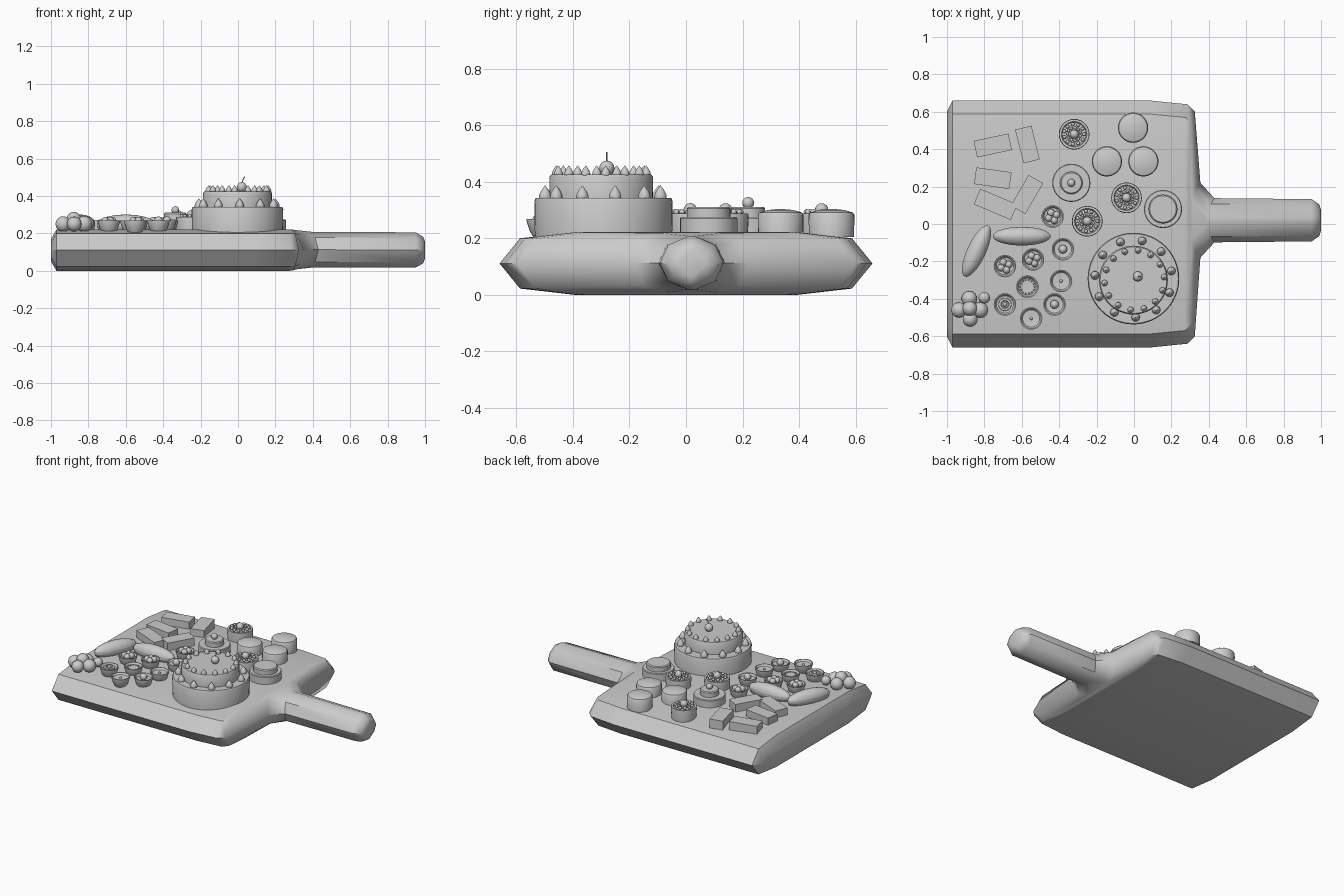
import bpy, bmesh
from math import sin, cos, pi, radians
from mathutils import Matrix

if "Cube" in bpy.data.objects:
    bpy.data.objects.remove(bpy.data.objects["Cube"])

Z = 0.205  # base height of the food, slightly sunk into the board


def finish(name, bm, angle=35):
    bmesh.ops.remove_doubles(bm, verts=bm.verts, dist=1e-5)
    bmesh.ops.recalc_face_normals(bm, faces=bm.faces)
    me = bpy.data.meshes.new(name)
    bm.to_mesh(me)
    bm.free()
    me.shade_smooth()
    me.set_sharp_from_angle(angle=radians(angle))
    ob = bpy.data.objects.new(name, me)
    bpy.context.collection.objects.link(ob)
    return ob


def loft(bm, rings):
    rows = [[bm.verts.new(p) for p in r] for r in rings]
    n = len(rows[0])
    for a, b in zip(rows, rows[1:]):
        for i in range(n):
            j = (i + 1) % n
            bm.faces.new((a[i], a[j], b[j], b[i]))
    bm.faces.new(rows[0])
    bm.faces.new(rows[-1])


def lathe(name, profile, x, y, z=Z, n=28):
    bm = bmesh.new()
    loft(bm, [[(x + r * cos(2 * pi * i / n), y + r * sin(2 * pi * i / n), z + h)
               for i in range(n)] for r, h in profile])
    return finish(name, bm)


def balls(name, spots):
    bm = bmesh.new()
    for x, y, z, r in spots:
        bmesh.ops.create_uvsphere(bm, u_segments=14, v_segments=8, radius=r,
                                  matrix=Matrix.Translation((x, y, z)))
    return finish(name, bm, 60)


def around(x, y, z, rad, r, n, start=0.0):
    return [(x + rad * cos(start + 2 * pi * i / n), y + rad * sin(start + 2 * pi * i / n), z, r)
            for i in range(n)]


# Board with handle: sections along x
def section(xm, xt, cy, hy, z0, z1, f1, d, f2):
    zm = (z0 + z1) / 2
    top = [(xm, 1, zm), (xt + (xm - xt) * .4, f1, z1 - d), (xt, f2, z1),
           (xt, -f2, z1), (xt + (xm - xt) * .4, -f1, z1 - d), (xm, -1, zm)]
    low = [(x, f, z0 + z1 - z) for x, f, z in reversed(top[1:-1])]
    return [(x, cy + f * hy, z) for x, f, z in top + low]


BODY, GRIP = (.89, .022, .6), (.74, .03, .12)
bm = bmesh.new()
loft(bm, [section(-1, -1, 0, .6, .05, .17, *BODY),
          section(-.97, -.97, 0, .66, 0, .222, *BODY),
          section(.09, .09, 0, .66, 0, .222, *BODY),
          section(.285, .27, 0, .64, 0, .222, *BODY),
          section(.325, .295, 0, .6, .002, .22, *BODY),
          section(.355, .31, .02, .2, .008, .218, .85, .025, .5),
          section(.43, .40, .02, .118, .018, .208, *GRIP),
          section(.95, .95, .02, .113, .018, .206, *GRIP),
          section(.99, .99, .02, .085, .04, .182, *GRIP),
          section(1, 1, .02, .055, .065, .155, *GRIP)])
finish("serving_board", bm, 40)


# Two-tier cake with piped cream and a cherry
def cream(name, x, y, z, rad, s, n, start):
    bm = bmesh.new()
    prof = [(.7, -.9), (1, -.3), (.95, .2), (.65, .8), (.3, 1.25), (.04, 1.6)]
    for cx, cy, cz, r in around(x, y, z, rad, s, n, start):
        loft(bm, [[(cx + r * p * cos(pi * i / 5), cy + r * p * sin(pi * i / 5), cz + r * h)
                   for i in range(10)] for p, h in prof])
    finish(name, bm, 60)


cx, cy = -.003, -.292
lathe("cake_lower_tier", [(.243, 0), (.245, .125), (.24, .137)], cx, cy, n=48)
lathe("cake_upper_tier", [(.183, .13), (.184, .21), (.178, .22)], cx, cy - .008, n=48)
cream("cake_lower_cream", cx, cy, .35, .207, .023, 11, .2)
cream("cake_upper_cream", cx + .005, cy - .008, .43, .16, .017, 14, .1)
balls("cake_cherry", [(.02, -.28, .448, .027)])
bm = bmesh.new()
loft(bm, [[(.02 + dx + .003 * cos(pi * i / 3), -.28 + .003 * sin(pi * i / 3), z) for i in range(6)]
          for dx, z in ((0, .465), (.006, .485), (.016, .505))])
finish("cherry_stem", bm)

# Round cakes topped with a ring of berries
for x, y in ((-.32, .48), (-.04, .14), (-.25, .015)):
    lathe("berry_cake", [(.078, 0), (.082, .06), (.08, .082), (.068, .082), (.064, .072)], x, y)
    balls("berry_cake_topping", around(x, y, .293, .054, .01, 11) +
          around(x, y, .29, .034, .008, 11, .28) + [(x, y, .3, .024)])

# Plain domed cakes
for x, y in ((-.005, .515), (-.145, .335), (.05, .335)):
    lathe("plain_cake", [(.08, 0), (.081, .078), (.076, .086), (.045, .095), (.015, .098)], x, y)

# Small stepped cakes
for x, y, r, ball in ((-.335, .22, .06, True), (.155, .08, .077, False)):
    lathe("stepped_cake", [(.102, 0), (.102, .065), (.098, .07), (r, .07), (r, .1), (r - .006, .106)], x, y)
    if ball:
        balls("stepped_cake_cherry", [(x, y, .325, .021)])

# Rectangular wafers
for x, y, w, a, h in ((-.755, .42, .19, 12, 0), (-.57, .425, .185, 104, 0), (-.755, .245, .19, -8, 0),
                      (-.74, .105, .215, -23, 0), (-.572, .158, .19, 60, .004)):
    bm = bmesh.new()
    bmesh.ops.create_cube(bm, size=1, matrix=Matrix.Translation((x, y, .24 + h)) @
                          Matrix.Rotation(radians(a), 4, 'Z') @ Matrix.Diagonal((w, .09, .062, 1)))
    finish("wafer", bm)

# Long pastries: pointed ends, rounded top
for x, y, length, w, a in ((-.842, -.145, .3, .1, 65), (-.6, -.065, .31, .1, 0)):
    ob = lathe("long_pastry", [(.44, 0), (.5, .035), (.5, .05), (.46, .068), (.34, .083),
                               (.18, .093), (.03, .096)], 0, 0, 0, 32)
    ob.data.transform(Matrix.Translation((x, y, Z)) @ Matrix.Rotation(radians(a), 4, 'Z') @
                      Matrix.Diagonal((length, w, 1, 1)))

# Little tarts with different fillings
TARTS = ((-.69, -.225, 'fruit'), (-.54, -.19, 'fruit'), (-.435, .04, 'fruit'),
         (-.38, -.135, 'berry'), (-.69, -.43, 'ring'), (-.425, -.43, 'berry'),
         (-.57, -.335, 'dots'), (-.39, -.305, 'plain'), (-.55, -.505, 'plain'))
for x, y, kind in TARTS:
    lathe("tart_shell", [(.036, 0), (.048, .02), (.06, .058), (.06, .064), (.054, .064),
                         (.046, .052), (.02, .049)], x, y, n=24)
    if kind == 'fruit':
        balls("tart_fruit", around(x, y, .268, .022, .02, 4, .4))
    elif kind == 'berry':
        balls("tart_berry", [(x, y, .268, .023)])
    elif kind == 'ring':
        lathe("tart_cream", [(.036, .045), (.034, .062), (.022, .064), (.018, .055)], x, y, n=20)
        balls("tart_berry", [(x, y, .266, .012)])
    elif kind == 'dots':
        balls("tart_dots", around(x, y, .258, .038, .005, 14))
    else:
        balls("tart_dot", [(x, y, .256, .008)])

# Fruit cluster in the corner
balls("fruit_cluster", [(-.88, -.4, .25, .042), (-.935, -.46, .25, .042), (-.822, -.46, .25, .043),
                        (-.876, -.51, .25, .04), (-.8, -.395, .255, .031), (-.878, -.452, .276, .04)])
